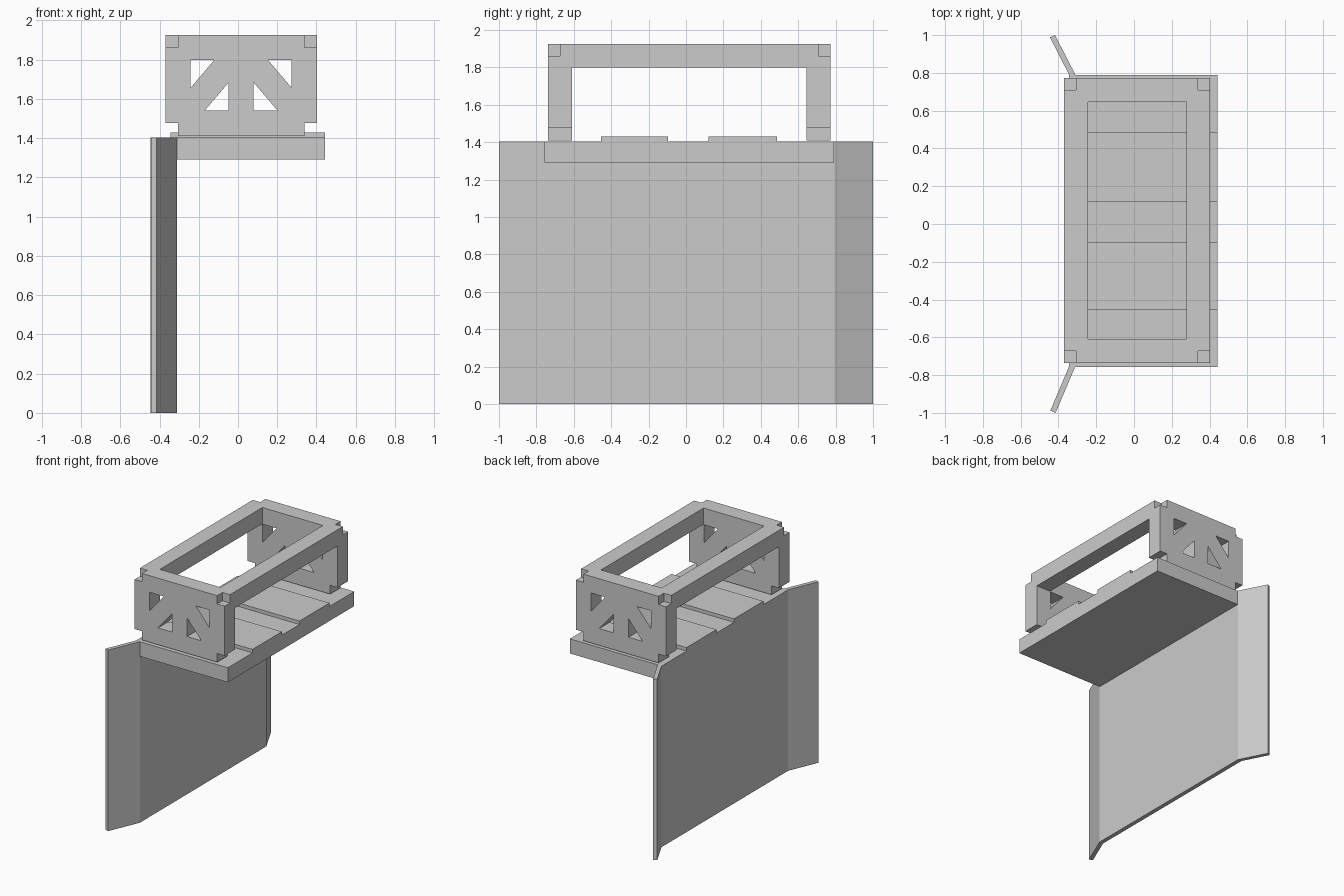
import bpy, bmesh
from mathutils import Vector

if "Cube" in bpy.data.objects:
    bpy.data.objects.remove(bpy.data.objects["Cube"])


def prism(name, pts, lo, hi, axis):
    """Extrude a closed 2D profile along 'Y' (pts are x,z) or 'Z' (pts are x,y)."""
    place = (lambda a, b, t: (a, t, b)) if axis == 'Y' else (lambda a, b, t: (a, b, t))
    bm = bmesh.new()
    face = bm.faces.new([bm.verts.new(place(a, b, lo)) for a, b in pts])
    ext = bmesh.ops.extrude_face_region(bm, geom=[face])
    verts = [v for v in ext['geom'] if isinstance(v, bmesh.types.BMVert)]
    bmesh.ops.translate(bm, verts=verts, vec=Vector(place(0, 0, hi - lo)))
    bmesh.ops.recalc_face_normals(bm, faces=bm.faces)
    mesh = bpy.data.meshes.new(name)
    bm.to_mesh(mesh)
    bm.free()
    obj = bpy.data.objects.new(name, mesh)
    bpy.context.collection.objects.link(obj)
    return obj


def box(name, x, y, z):
    pts = [(x[0], y[0]), (x[1], y[0]), (x[1], y[1]), (x[0], y[1])]
    return prism(name, pts, z[0], z[1], 'Z')


def cut(target, cutter):
    """Subtract the cutter, apply the result and delete the cutter."""
    mod = target.modifiers.new('cut', 'BOOLEAN')
    mod.operation, mod.solver, mod.object = 'DIFFERENCE', 'EXACT', cutter
    bpy.context.view_layer.objects.active = target
    bpy.ops.object.modifier_apply(modifier=mod.name)
    bpy.data.objects.remove(cutter)


# Upright screen with two flared wings
outer = [(-0.443, -0.988), (-0.345, -0.757), (-0.345, 0.793), (-0.445, 0.988)]
inner = [(-0.418, 1.0), (-0.312, 0.793), (-0.312, -0.757), (-0.415, -1.0)]
prism('screen', outer + inner, 0, 1.403, 'Z')

# Shelf slab with two raised pads
box('shelf', (-0.33, 0.443), (-0.757, 0.79), (1.29, 1.403))
for side, y in (('near', (-0.455, -0.095)), ('far', (0.12, 0.487))):
    box(side + '_pad', (-0.345, 0.443), y, (1.38, 1.43))

# Open frame: outer block, hollowed from the top and through the sides
X, Y, Z = (-0.37, 0.402), (-0.737, 0.773), (1.41, 1.926)
frame = box('frame', X, Y, Z)
cut(frame, box('c', (-0.243, 0.277), (-0.61, 0.645), (1.2, 2.2)))
cut(frame, box('c', (-1, 1), (-0.61, 0.645), (1.2, 1.80)))

# Notches: small cubes at the top corners, full-length steps at the bottom
n = 0.064
for x in ((X[0] - 0.1, X[0] + n), (X[1] - n, X[1] + 0.1)):
    cut(frame, box('c', x, (-1, 1), (1.2, 1.478)))
    for y in ((Y[0] - 0.1, Y[0] + n), (Y[1] - n, Y[1] + 0.1)):
        cut(frame, box('c', x, y, (Z[1] - n, 2.2)))

# Triangular windows through both end plates, mirrored about the frame centre
mid = (X[0] + X[1]) / 2
for s in (-1, 1):
    for tri in ([(0.257, 1.797), (0.138, 1.797), (0.257, 1.657)],
                [(0.064, 1.683), (0.064, 1.54), (0.186, 1.54)]):
        cut(frame, prism('c', [(mid + s * a, z) for a, z in tri], -1, 1, 'Y'))
